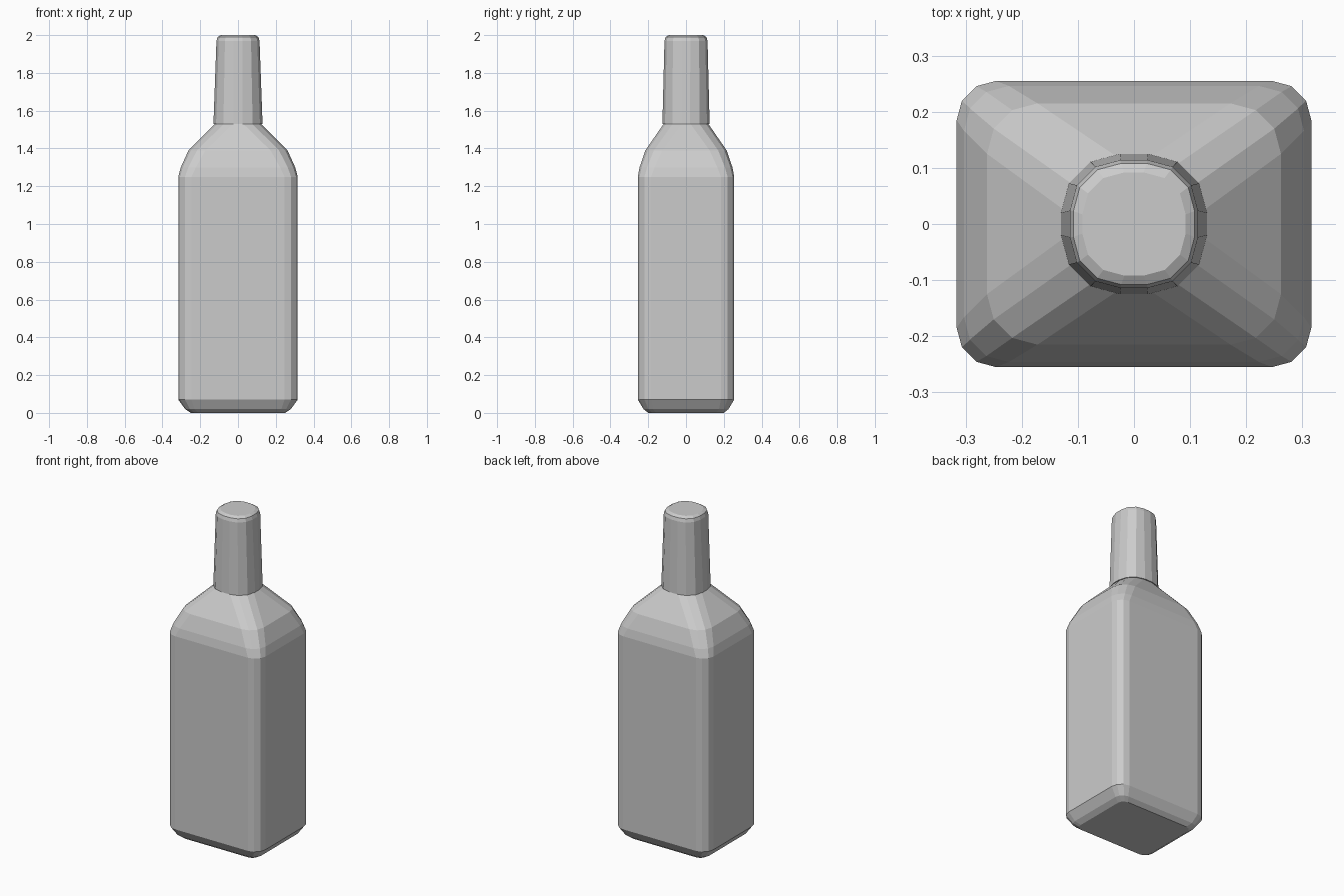
import bpy
import bmesh
import math

if "Cube" in bpy.data.objects:
    bpy.data.objects.remove(bpy.data.objects["Cube"], do_unlink=True)

# One plain grey
grey = bpy.data.materials.new("bottle grey")
grey.use_nodes = True
colour = (0.6, 0.6, 0.6, 1)
grey.diffuse_color = colour
grey.node_tree.nodes["Principled BSDF"].inputs["Base Color"].default_value = colour


def rounded_ring(bm, z, hx, hy, r, steps=3):
    """Rounded rectangle of half sizes hx, hy and corner radius r."""
    ring = []
    for quarter, (sx, sy) in enumerate([(1, 1), (-1, 1), (-1, -1), (1, -1)]):
        for i in range(steps + 1):
            a = math.pi / 2 * (quarter + i / steps)
            ring.append(bm.verts.new((sx * (hx - r) + r * math.cos(a),
                                      sy * (hy - r) + r * math.sin(a), z)))
    return ring


def loft(name, sections):
    """Closed flat-shaded skin through the stacked sections."""
    bm = bmesh.new()
    rings = [rounded_ring(bm, *s) for s in sections]
    for low, high in zip(rings, rings[1:]):
        n = len(low)
        for i in range(n):
            j = (i + 1) % n
            bm.faces.new((low[i], low[j], high[j], high[i]))
    bm.faces.new(rings[0][::-1])
    bm.faces.new(rings[-1])
    bmesh.ops.recalc_face_normals(bm, faces=bm.faces)
    mesh = bpy.data.meshes.new(name)
    bm.to_mesh(mesh)
    bm.free()
    mesh.materials.append(grey)
    obj = bpy.data.objects.new(name, mesh)
    bpy.context.collection.objects.link(obj)
    return obj


# Square body with bevelled base and sloping shoulders
loft("bottle_body", [
    (0.0, 0.25, 0.20, 0.04),
    (0.02, 0.28, 0.225, 0.05),
    (0.07, 0.316, 0.255, 0.07),
    (1.25, 0.316, 0.255, 0.07),
    (1.30, 0.303, 0.246, 0.08),
    (1.39, 0.262, 0.215, 0.09),
    (1.535, 0.118, 0.115, 0.095),
])

# Tapered neck sleeve with a small bevel at the top
loft("neck", [
    (1.53, 0.13, 0.125, 0.105),
    (1.97, 0.114, 0.114, 0.09),
    (1.99, 0.108, 0.108, 0.085),
    (2.0, 0.092, 0.092, 0.075),
])
